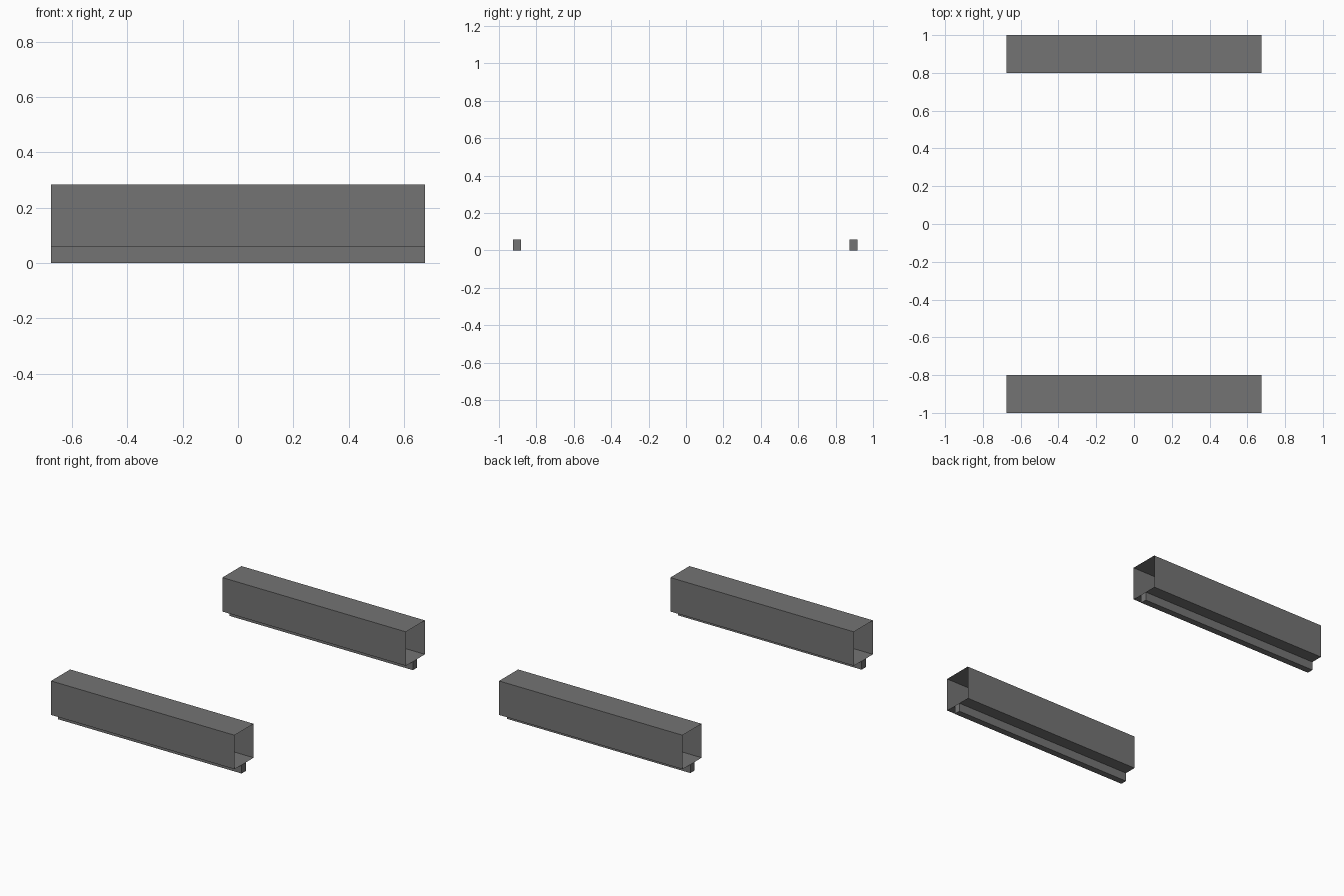
import bpy
import bmesh

if "Cube" in bpy.data.objects:
    bpy.data.objects.remove(bpy.data.objects["Cube"], do_unlink=True)

LENGTH = 1.35
FLOOR = 0.057   # underside of the hollow beams
TOP = 0.283

# Single flat grey
grey = bpy.data.materials.new("dark grey")
grey.use_nodes = True
color = (0.175, 0.175, 0.175, 1)
grey.diffuse_color = color
grey.node_tree.nodes["Principled BSDF"].inputs["Base Color"].default_value = color


def box(name, y, width, z0, z1, open_ends=False):
    """Box running along x, optionally left open at both ends."""
    bm = bmesh.new()
    bmesh.ops.create_cube(bm, size=1)
    for v in bm.verts:
        v.co.x *= LENGTH
        v.co.y = y + v.co.y * width
        v.co.z = z0 + (v.co.z + 0.5) * (z1 - z0)
    bm.normal_update()
    if open_ends:
        ends = [f for f in bm.faces if abs(f.normal.x) > 0.9]
        bmesh.ops.delete(bm, geom=ends, context='FACES_ONLY')
    mesh = bpy.data.meshes.new(name)
    bm.to_mesh(mesh)
    bm.free()
    mesh.materials.append(grey)
    obj = bpy.data.objects.new(name, mesh)
    bpy.context.collection.objects.link(obj)
    return obj


# Two hollow beams, each with a solid rail just off centre underneath
for side, y in (("front", -0.9), ("back", 0.9)):
    box(side + "_beam", y, 0.2, FLOOR, TOP, open_ends=True)
    box(side + "_rail", y - 0.004, 0.044, 0, FLOOR)
